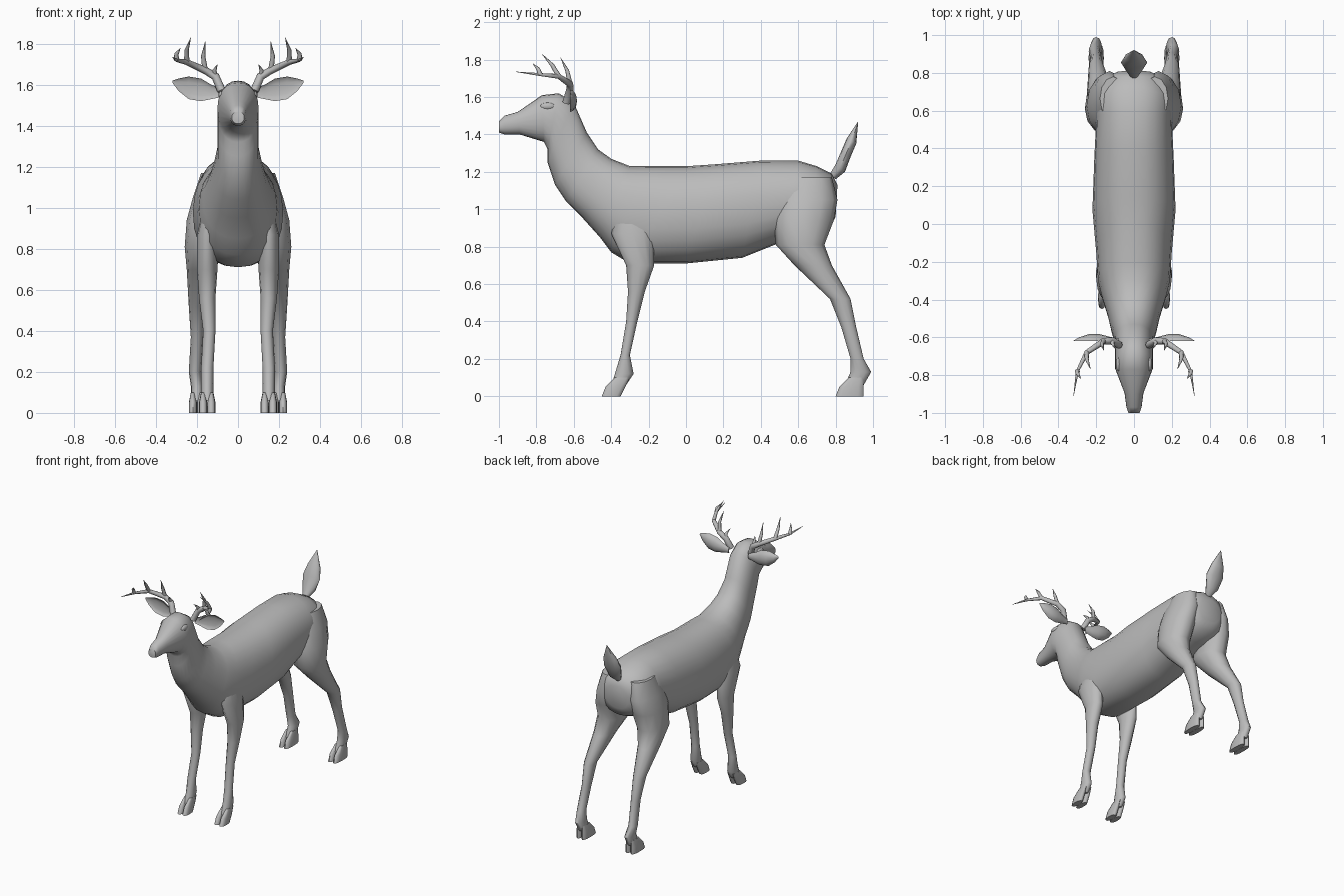
import bpy, bmesh, math
from mathutils import Vector

default_cube = bpy.data.objects.get("Cube")
if default_cube:
    bpy.data.objects.remove(default_cube)

colour = (.5, .5, .5, 1)
grey = bpy.data.materials.new("plain grey")
grey.use_nodes = True
grey.diffuse_color = colour
grey.node_tree.nodes["Principled BSDF"].inputs["Base Color"].default_value = colour


def finish(part):
    """Give the part its colour and smooth shading."""
    part.data.materials.append(grey)
    bpy.ops.object.select_all(action='DESELECT')
    part.select_set(True)
    bpy.context.view_layer.objects.active = part
    bpy.ops.object.shade_smooth_by_angle(angle=math.radians(50))


def power(value, exponent):
    return math.copysign(abs(value) ** exponent, value)


def loft(name, rings, sides=12, mirror=True, square=1, hollow=1):
    """Skin a row of rings, each given by two opposite rim points and a half width vector."""
    bm = bmesh.new()
    rows = []
    for start, end, width in rings:
        middle, half = (start + end) / 2, (start - end) / 2
        row = []
        for step in range(sides):
            angle = math.tau * step / sides
            along = power(math.cos(angle), square)
            across = power(math.sin(angle), square)
            if across < 0:
                across *= hollow
            row.append(bm.verts.new(middle + half * along + width * across))
        rows.append(row)
    for upper, lower in zip(rows, rows[1:]):
        for step in range(sides):
            after = (step + 1) % sides
            bm.faces.new((upper[step], upper[after], lower[after], lower[step]))
    bm.faces.new(rows[0])
    bm.faces.new(rows[-1])
    bmesh.ops.recalc_face_normals(bm, faces=bm.faces)
    mesh = bpy.data.meshes.new(name)
    bm.to_mesh(mesh)
    bm.free()
    part = bpy.data.objects.new(name, mesh)
    bpy.context.collection.objects.link(part)
    if mirror:
        part.modifiers.new("Mirror", 'MIRROR').use_mirror_merge = False
    finish(part)


def trunk(sections):
    """Rings on the centre line: top y, z, bottom y, z and half width."""
    return [(Vector((0, top_y, top_z)), Vector((0, low_y, low_z)), Vector((width, 0, 0)))
            for top_y, top_z, low_y, low_z, width in sections]


def limb(sections):
    """Level rings: height, front y, back y, centre x and half width."""
    return [(Vector((x, front, z)), Vector((x, back, z)), Vector((width, 0, 0)))
            for z, front, back, x, width in sections]


def horn(name, points, thickness):
    """A tube that tapers to a point."""
    rings = []
    last = len(points) - 1
    for index, point in enumerate(points):
        ahead = points[min(index + 1, last)] - points[max(index - 1, 0)]
        side = ahead.cross(Vector((0, 1, 0))).normalized()
        up = side.cross(ahead).normalized()
        radius = thickness * (1.05 - (index / last) ** 2)
        rings.append((point + up * radius, point - up * radius, side * radius))
    loft(name, rings, sides=8)


# Head, neck, barrel and rump in one skin
loft("body", trunk([
    (-1, 1.47, -1, 1.41, .03), (-.97, 1.5, -.97, 1.4, .04), (-.9, 1.52, -.89, 1.4, .05),
    (-.77, 1.61, -.76, 1.36, .1), (-.68, 1.62, -.74, 1.32, .1), (-.6, 1.57, -.74, 1.25, .1),
    (-.53, 1.41, -.7, 1.13, .1), (-.47, 1.32, -.64, 1.04, .12), (-.4, 1.27, -.55, .95, .14),
    (-.3, 1.23, -.46, .85, .17), (-.2, 1.23, -.4, .77, .19), (0, 1.23, -.3, .71, .2),
    (.15, 1.24, 0, .71, .22), (.4, 1.26, .3, .74, .21), (.6, 1.26, .5, .82, .2),
    (.7, 1.23, .66, .86, .2), (.78, 1.19, .77, .9, .15), (.81, 1.13, .8, .96, .09),
]), sides=24, mirror=False, square=.9)

# Eyelids
for name, side in (("left_eyelid", 1), ("right_eyelid", -1)):
    bpy.ops.mesh.primitive_uv_sphere_add(
        segments=12, ring_count=8, radius=.04, location=(side * .08, -.74, 1.55))
    eyelid = bpy.context.object
    eyelid.name = name
    eyelid.scale = (.4, 1, .5)
    finish(eyelid)

# Legs, from shoulder or hip down to the pastern
loft("front_legs", limb([
    (1.03, -.36, -.22, .13, .03), (.87, -.4, -.17, .15, .05), (.7, -.32, -.17, .15, .05),
    (.56, -.31, -.22, .15, .04), (.4, -.32, -.26, .14, .03), (.22, -.35, -.3, .15, .03),
    (.12, -.38, -.28, .15, .03), (.06, -.4, -.32, .15, .03)]))
loft("hind_legs", limb([
    (1.17, .55, .78, .11, .07), (1.05, .48, .81, .13, .09), (.94, .47, .79, .15, .1),
    (.81, .48, .74, .16, .1), (.7, .58, .78, .18, .07), (.52, .77, .88, .2, .04),
    (.37, .83, .91, .2, .03), (.2, .88, .95, .21, .03), (.13, .88, .99, .2, .03),
    (.06, .85, .95, .2, .03)]))

# Cloven hooves: two toes per foot, sloping forward to the ground
for foot, x, toe_tip, heel, lean in (("front", .15, -.45, -.35, .05), ("hind", .2, .8, .95, 0)):
    for toe, side in (("inner", -.02), ("outer", .02)):
        loft(f"{foot}_{toe}_toes", limb([
            (.1, toe_tip + .07, heel + lean, x + side, .01),
            (.05, toe_tip + .02, heel + lean / 2, x + side, .02),
            (0, toe_tip, heel, x + side, .02)]), square=.8)

# Cupped ears, hollow towards the front
loft("ears", [
    (Vector((x, -.62, top)), Vector((x, -.62, low)), Vector((0, (top - low) / 3, 0)))
    for x, top, low in ((.08, 1.58, 1.54), (.13, 1.6, 1.53), (.18, 1.63, 1.52),
                        (.24, 1.64, 1.53), (.29, 1.63, 1.57), (.32, 1.62, 1.61))
], hollow=-.4)

# Antlers: a sweeping beam, with upright tines that bow outward from it
beam = [Vector(point) for point in (
    (.08, -.64, 1.57), (.11, -.62, 1.64), (.16, -.62, 1.67), (.25, -.68, 1.71),
    (.3, -.78, 1.72), (.32, -.91, 1.735))]
horn("antler_beams", beam, .02)
tips = {"brow": (.1, -.66, 1.7), "rear": (.16, -.67, 1.81),
        "middle": (.23, -.77, 1.83), "front": (.28, -.82, 1.78)}
for root, (name, tip) in zip(beam[1:], tips.items()):
    tip = Vector(tip)
    bow = Vector((.01, .01, 0))
    horn(f"{name}_tines", [root, root.lerp(tip, .5) + bow, tip], .013)

# Raised leaf-shaped tail
loft("tail", trunk([
    (.77, 1.19, .8, 1.16, .02), (.8, 1.24, .85, 1.2, .05), (.83, 1.31, .88, 1.28, .07),
    (.86, 1.38, .91, 1.35, .05), (.92, 1.47, .92, 1.46, .003)]), mirror=False)
